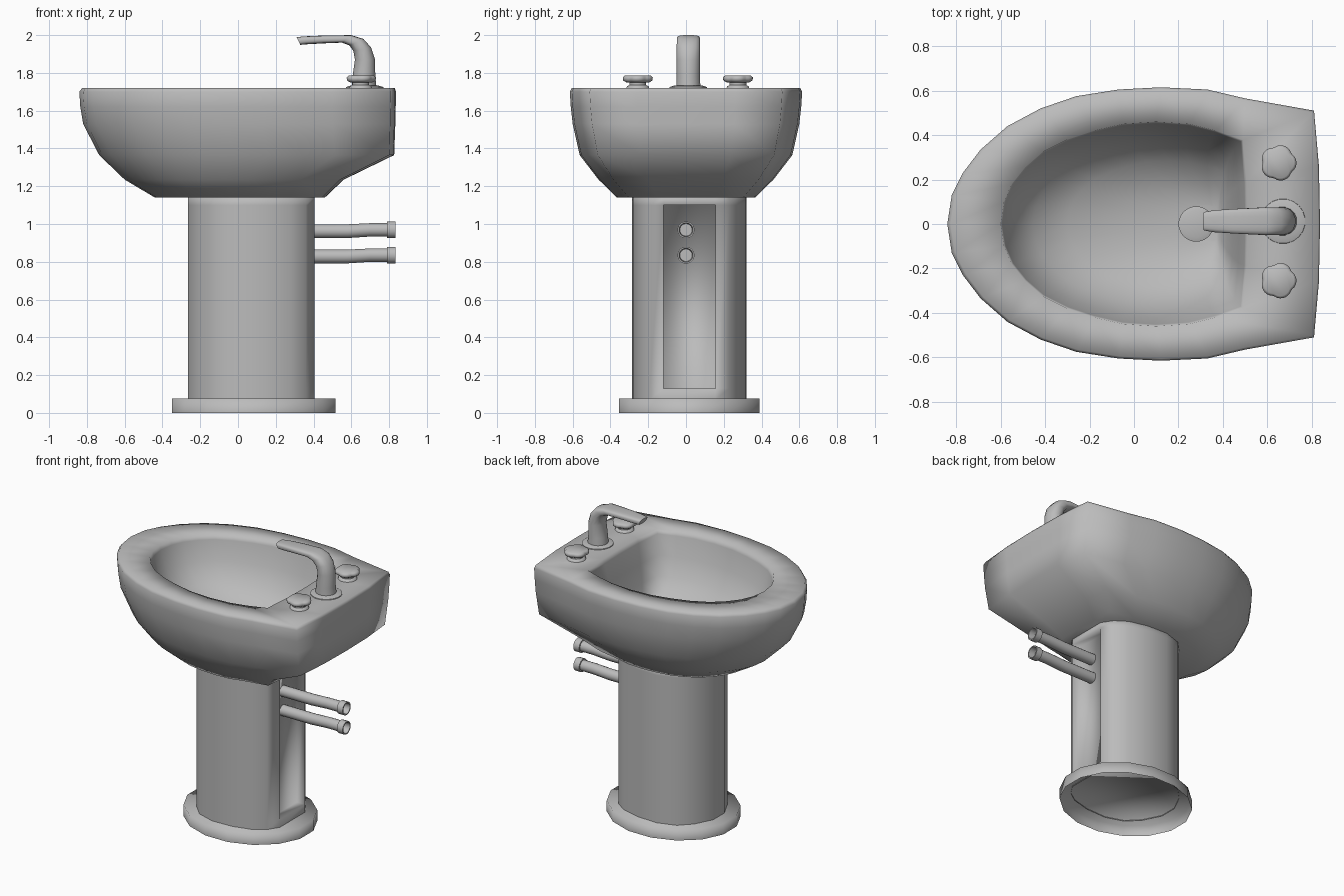
import bpy, bmesh, math
from mathutils import Vector

if "Cube" in bpy.data.objects:
    bpy.data.objects.remove(bpy.data.objects["Cube"])

ceramic = bpy.data.materials.new("grey_ceramic")
ceramic.use_nodes = True
GREY = (0.5, 0.5, 0.5, 1)
ceramic.diffuse_color = GREY
ceramic.node_tree.nodes["Principled BSDF"].inputs["Base Color"].default_value = GREY


def finish(name, bm, angle=60):
    bmesh.ops.recalc_face_normals(bm, faces=bm.faces)
    mesh = bpy.data.meshes.new(name)
    bm.to_mesh(mesh)
    bm.free()
    mesh.materials.append(ceramic)
    obj = bpy.data.objects.new(name, mesh)
    bpy.context.collection.objects.link(obj)
    bpy.ops.object.select_all(action='DESELECT')
    obj.select_set(True)
    bpy.context.view_layer.objects.active = obj
    bpy.ops.object.shade_smooth_by_angle(angle=math.radians(angle))


def loft(rings, cap_start=True):
    """Skin a list of equally sized rings of points."""
    bm = bmesh.new()
    rows = [[bm.verts.new(p) for p in ring] for ring in rings]
    n = len(rows[0])
    for a, b in zip(rows, rows[1:]):
        for i in range(n):
            j = (i + 1) % n
            bm.faces.new((a[i], a[j], b[j], b[i]))
    if cap_start:
        bm.faces.new(rows[0])
    bm.faces.new(rows[-1])
    return bm


def turns(sides):
    return [math.tau * (i + .5) / sides for i in range(sides)]


def mirrored(half):
    """Complete a half outline that starts and ends on the centre line."""
    return half + [(x, -y) for x, y in half[-2:0:-1]]


def fit(outline, z, front, back, half_width):
    """Stretch an outline to the given extents at height z."""
    xs = [p[0] for p in outline]
    lo, hi = min(xs), max(xs)
    top = max(p[1] for p in outline)
    return [(front + (x - lo) / (hi - lo) * (back - front), y / top * half_width, z)
            for x, y in outline]


def lathe(name, centre, profile, sides=20, outline=lambda t: 1):
    """Turn (radius, height) pairs around z, with an optional petal outline."""
    cx, cy, cz = centre
    finish(name, loft([[(cx + r * outline(t) * math.cos(t), cy + r * outline(t) * math.sin(t),
                         cz + h) for t in turns(sides)] for r, h in profile]))


# Basin: outer shell, rim and hollow in one smooth skin
outer = mirrored([(-.84, 0), (-.82, .13), (-.77, .23), (-.69, .335), (-.57, .44),
                  (-.42, .52), (-.26, .575), (-.07, .605), (.12, .615), (.33, .605),
                  (.5, .565), (.81, .51), (.832, .26), (.837, 0)])
inner = mirrored([(-.6, 0), (-.585, .1), (-.55, .18), (-.49, .255), (-.41, .325),
                  (-.3, .38), (-.18, .42), (-.05, .45), (.1, .46), (.25, .45),
                  (.37, .42), (.49, .378), (.506, .19), (.51, 0)])
shell = [(1.14, -.44, .46, .365), (1.235, -.6, .56, .463), (1.365, -.735, .827, .563),
         (1.53, -.82, .833, .6), (1.62, -.835, .835, .61), (1.7, -.84, .837, .615),
         (1.72, -.825, .83, .605)]
hollow = [(1.72, -.6, .51, .46), (1.69, -.592, .5, .452), (1.56, -.545, .472, .418),
          (1.44, -.455, .445, .36), (1.36, -.3, .42, .285), (1.3, -.05, .395, .18),
          (1.275, .18, .375, .09)]
finish("basin", loft([fit(outer, *s) for s in shell] + [fit(inner, *s) for s in hollow]), 180)
lathe("drain", (.28, 0, 1.265), [(.08, 0), (.08, .022), (.06, .028)])

# Oval foot: a shallow cup, open underneath
MID_Y = .0175
GROW = 1 / math.cos(math.pi / 16)
finish("foot", loft([[(.0825 + .4325 * GROW * math.cos(t),
                       MID_Y + .3725 * GROW * math.sin(t), z) for t in turns(16)]
                     for z in (0, .075)], cap_start=False), 180)

# Column with a flat back
section = [(.405, .1375), (.358, .21), (.28, .263), (.15, .297), (0, .3025), (-.125, .262),
           (-.205, .18), (-.265, .06)]
section += [(x, -y) for x, y in reversed(section)]
bm = loft([[(x, y + MID_Y, z) for x, y in section] for z in (.07, .13, 1.1, 1.15)],
          cap_start=False)

# Shallow pipe niche pushed into the flat back
back = [f for f in bm.faces if f.calc_center_median().x > .4
        and .2 < f.calc_center_median().z < 1]
pushed = bmesh.ops.extrude_discrete_faces(bm, faces=back)["faces"]
bmesh.ops.translate(bm, verts=pushed[0].verts, vec=(-.06, 0, 0))
finish("column", bm, 180)


# Tap: (lower x, lower z, upper x, upper z, half width, roundness) along the spout
def bulge(v, power):
    return math.copysign(abs(v) ** power, v)


TAP_Y = .0125
spout = [(.6, 1.72, .735, 1.72, .065, 1), (.605, 1.78, .728, 1.78, .063, 1),
         (.618, 1.87, .727, 1.87, .063, 1), (.61, 1.915, .705, 1.935, .063, .85),
         (.59, 1.945, .665, 1.98, .062, .7), (.55, 1.96, .6, 2, .062, .6),
         (.45, 1.956, .45, 1.998, .056, .6), (.36, 1.951, .36, 1.994, .05, .6),
         (.33, 1.948, .31, 1.99, .042, .6)]
rings = []
for lx, lz, ux, uz, w, power in spout:
    mid = Vector(((lx + ux) / 2, TAP_Y, (lz + uz) / 2))
    arm = Vector((ux - lx, 0, uz - lz)) / 2
    side = Vector((0, w, 0))
    rings.append([mid + arm * bulge(math.cos(t), power) + side * bulge(math.sin(t), power)
                  for t in turns(16)])
finish("tap_spout", loft(rings))
lathe("tap_flange", (.67, TAP_Y, 1.715), [(.102, 0), (.1, .01), (.075, .018)])


# Pair of petal-shaped knobs on short stems
def petals(t):
    return .84 + .16 * abs(math.cos(2.5 * t)) ** .6


for label, y in (("left", .275), ("right", -.255)):
    lathe(label + "_knob_stem", (.65, y, 1.715),
          [(.062, 0), (.058, .014), (.045, .02), (.045, .045)])
    lathe(label + "_knob", (.65, y, 1.75),
          [(.062, 0), (.079, .01), (.081, .026), (.07, .036)], 40, petals)

# Water pipes with open end sockets
for label, z in (("upper", .967), ("lower", .833)):
    path = [(.335, -.005, .037), (.58, -.005, .037), (.7, .002, .036), (.79, .002, .036),
            (.79, .002, .045), (.835, .002, .045), (.835, .002, .037), (.79, .002, .033)]
    finish(label + "_pipe", loft([[(x, r * math.cos(t), z + dz + r * math.sin(t))
                                   for t in turns(16)] for x, dz, r in path]))
